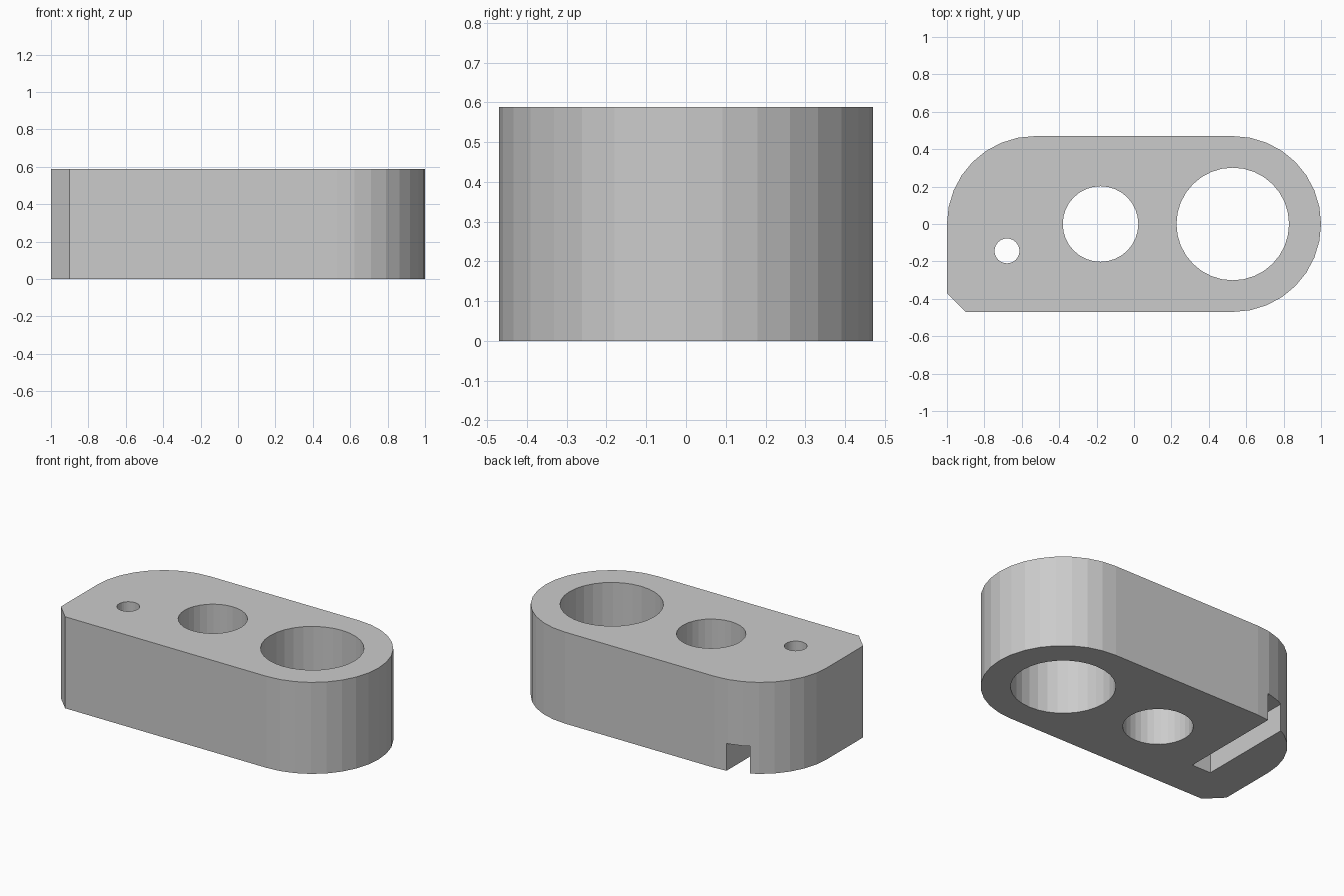
import bpy
import bmesh
from math import sin, cos, radians

if "Cube" in bpy.data.objects:
    bpy.data.objects.remove(bpy.data.objects["Cube"])

HEIGHT = 0.588
HALF = 0.47          # half depth, also the radius of the rounded ends
SEGMENTS = 32


def arc(cx, r, start, end):
    steps = round(abs(end - start) / 360 * SEGMENTS)
    angles = [radians(start + (end - start) * i / steps) for i in range(steps + 1)]
    return [(cx + r * cos(a), r * sin(a)) for a in angles]


def prism(name, outline, z0, z1):
    """Extrude a flat outline from z0 to z1."""
    bm = bmesh.new()
    base = bm.faces.new([bm.verts.new((x, y, z0)) for x, y in outline])
    top = bmesh.ops.extrude_face_region(bm, geom=[base])["geom"]
    verts = [v for v in top if isinstance(v, bmesh.types.BMVert)]
    bmesh.ops.translate(bm, verts=verts, vec=(0, 0, z1 - z0))
    bmesh.ops.recalc_face_normals(bm, faces=bm.faces)
    mesh = bpy.data.meshes.new(name)
    bm.to_mesh(mesh)
    bm.free()
    obj = bpy.data.objects.new(name, mesh)
    bpy.context.collection.objects.link(obj)
    return obj


def circle(cx, cy, r):
    return [(x, y + cy) for x, y in arc(cx, r, 0, 360)[:-1]]


def cut(target, cutter):
    mod = target.modifiers.new(cutter.name, 'BOOLEAN')
    mod.operation = 'DIFFERENCE'
    mod.solver = 'EXACT'
    mod.object = cutter
    cutter.hide_render = True
    bpy.context.view_layer.objects.active = target
    bpy.ops.object.modifier_apply(modifier=mod.name)
    bpy.data.objects.remove(cutter, do_unlink=True)


# Block: two rounded right corners, rounded back left corner, chamfered front left corner
outline = arc(1 - HALF, HALF, -90, 90) + arc(HALF - 1, HALF, 90, 180)
outline += [(-1, -0.37), (-0.9, -HALF)]
block = prism("block", outline, 0, HEIGHT)

# Slot in the underside, open at the back
slot = [(-0.746, -0.211), (-0.612, -0.211), (-0.612, 0.6), (-0.746, 0.6)]
cut(block, prism("slot_cutter", slot, -0.1, 0.175))

# Two through holes, and a small hole that opens into the slot
for name, cx, cy, r, z0 in (("large_hole", 0.528, 0, 0.301, -0.1),
                            ("middle_hole", -0.179, 0, 0.202, -0.1),
                            ("small_hole", -0.679, -0.144, 0.0665, 0.1)):
    cut(block, prism(name, circle(cx, cy, r), z0, HEIGHT + 0.1))

grey = bpy.data.materials.new("light grey")
grey.diffuse_color = (0.6, 0.6, 0.6, 1)
grey.use_nodes = True
grey.node_tree.nodes["Principled BSDF"].inputs["Base Color"].default_value = grey.diffuse_color
block.data.materials.clear()
block.data.materials.append(grey)
